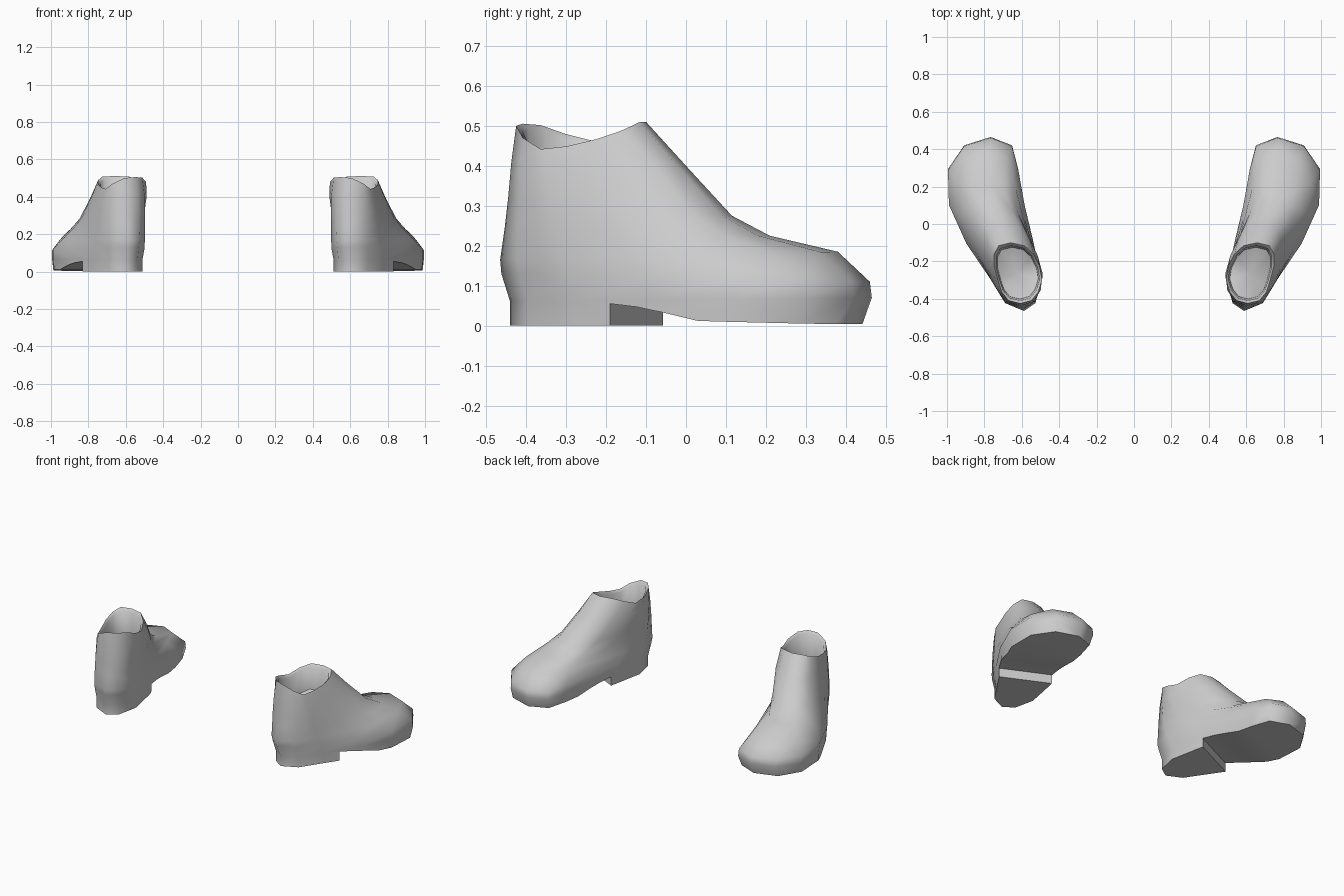
import bpy, bmesh, math
from mathutils import Vector

if "Cube" in bpy.data.objects:
    bpy.data.objects.remove(bpy.data.objects["Cube"], do_unlink=True)

# Single plain material
grey = bpy.data.materials.new("plain_grey")
grey.use_nodes = True
grey.diffuse_color = (0.6, 0.6, 0.6, 1)
grey.node_tree.nodes["Principled BSDF"].inputs["Base Color"].default_value = grey.diffuse_color

N = 14  # points round each ring
# Curved centreline of the foot: (y, x)
CENTRE = [(-.465, .588), (-.42, .61), (-.29, .635), (-.1, .718), (0, .757),
          (.1, .787), (.2, .803), (.3, .807), (.42, .78), (.47, .765)]
# Rings: back y, back z, front y, front z, heel half width, toe half width, sideways lean
RINGS = [(-.44, 0, .44, 0, .14, .235, 0),
         (-.44, .06, .465, .07, .14, .245, 0),
         (-.462, .13, .46, .11, .145, .245, 0),
         (-.465, .165, .38, .185, .15, .19, -.015),
         (-.453, .25, .21, .225, .148, .16, -.025),
         (-.445, .32, .115, .275, .145, .148, -.045),
         (-.437, .41, 0, .40, .132, .138, -.065),
         (-.425, .50, -.1, .51, .115, .13, -.06)]
# Height changes round the collar, from the back along the outer side
COLLAR = [0, -.03, -.06, -.055, -.04, -.02, 0, 0, 0, -.02, -.045, -.025, 0, .005]


def centre_x(y):
    for (y0, x0), (y1, x1) in zip(CENTRE, CENTRE[1:]):
        if y <= y1:
            return x0 + (x1 - x0) * (y - y0) / (y1 - y0)
    return CENTRE[-1][1]


def ring_points(yb, zb, yf, zf, wb, wf, lean):
    pts = []
    for i in range(N):
        a = 2 * math.pi * i / N
        t = (1 - math.cos(a)) / 2
        y = yb + (yf - yb) * t
        s = math.sin(a)
        half = (wb + (wf - wb) * t) * math.copysign(abs(s) ** .75, s)
        pts.append(Vector((centre_x(y) + lean * t + half, y, zb + (zf - zb) * t)))
    return pts


def mesh_object(name, bm):
    bmesh.ops.recalc_face_normals(bm, faces=bm.faces)
    me = bpy.data.meshes.new(name)
    bm.to_mesh(me)
    bm.free()
    me.materials.append(grey)
    ob = bpy.data.objects.new(name, me)
    bpy.context.collection.objects.link(ob)
    return ob


def boot_body(name, side):
    loops = [ring_points(*r) for r in RINGS]
    for p, dz in zip(loops[-1], COLLAR):
        p.z += dz
    # Rim thickness and the hollow inside the collar
    rim = loops[-1]
    mid = sum(rim, Vector()) / N
    for scale, drop in ((.9, .015), (.85, .15)):
        loops.append([Vector((mid.x + (p.x - mid.x) * scale, mid.y + (p.y - mid.y) * scale,
                              p.z - drop)) for p in rim])
    bm = bmesh.new()
    rows = [[bm.verts.new((p.x * side, p.y, p.z)) for p in loop] for loop in loops]
    for low, high in zip(rows, rows[1:]):
        for i in range(N):
            j = (i + 1) % N
            bm.faces.new((low[i], low[j], high[j], high[i]))
    bm.faces.new(rows[0])
    floor = bm.verts.new((mid.x * side, mid.y, mid.z - .17))
    for i in range(N):
        bm.faces.new((rows[-1][i], rows[-1][(i + 1) % N], floor))
    return mesh_object(name, bm)


def arch_cutter(side):
    # Prism that leaves the heel block and the raised arch
    along, across = Vector((.43, .9, 0)).normalized(), Vector((.9, -.43, 0)).normalized()
    start = Vector((.695, -.125, 0))
    profile = [(0, .055), (.08, .047), (.15, .034), (.25, .012), (.55, .004), (.8, .003),
               (.8, -.1), (0, -.1)]
    bm = bmesh.new()
    ends = []
    for w in (-.5, .5):
        pts = [start + along * d + across * w + Vector((0, 0, z)) for d, z in profile]
        ends.append([bm.verts.new((p.x * side, p.y, p.z)) for p in pts])
    n = len(profile)
    for i in range(n):
        j = (i + 1) % n
        bm.faces.new((ends[0][i], ends[0][j], ends[1][j], ends[1][i]))
    for e in ends:
        bm.faces.new(e)
    cutter = mesh_object("arch_cutter", bm)
    cutter.hide_render = True
    return cutter


for name, side in (("left_boot", 1), ("right_boot", -1)):
    boot = boot_body(name, side)
    cutter = arch_cutter(side)
    mod = boot.modifiers.new("arch", 'BOOLEAN')
    mod.operation, mod.solver, mod.object = 'DIFFERENCE', 'EXACT', cutter
    bpy.ops.object.select_all(action='DESELECT')
    boot.select_set(True)
    bpy.context.view_layer.objects.active = boot
    bpy.ops.object.modifier_apply(modifier=mod.name)
    bpy.data.objects.remove(cutter, do_unlink=True)
    bpy.ops.object.shade_smooth_by_angle(angle=math.radians(65))
